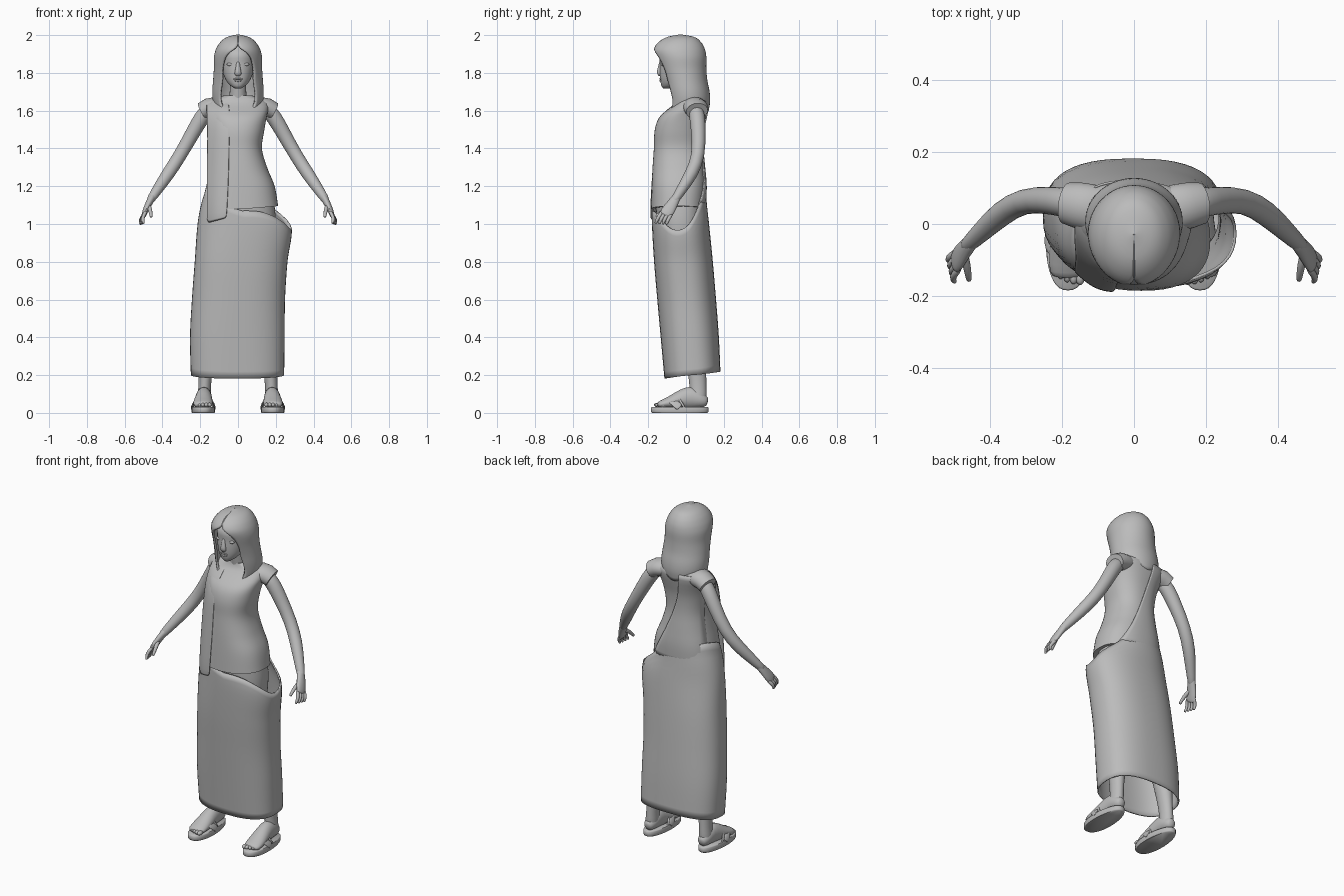
import bpy, bmesh
from math import sin, cos, pi, asin, copysign
from mathutils import Vector

cube = bpy.data.objects.get("Cube")
if cube:
    bpy.data.objects.remove(cube)

grey = bpy.data.materials.new("plain_grey")
grey.use_nodes = True
grey.diffuse_color = (0.5, 0.5, 0.5, 1)
grey.node_tree.nodes["Principled BSDF"].inputs["Base Color"].default_value = (0.5, 0.5, 0.5, 1)


def loft(name, rings, closed=True, caps=True, thick=0, sub=0):
    """Skin a list of point rings into one smooth object."""
    bm = bmesh.new()
    rows = [[bm.verts.new(p) for p in ring] for ring in rings]
    n = len(rows[0])
    for a, b in zip(rows, rows[1:]):
        for i in range(n if closed else n - 1):
            j = (i + 1) % n
            bm.faces.new((a[i], a[j], b[j], b[i]))
    if caps:
        bm.faces.new(rows[0])
        bm.faces.new(rows[-1])
    bmesh.ops.recalc_face_normals(bm, faces=bm.faces)
    mesh = bpy.data.meshes.new(name)
    bm.to_mesh(mesh)
    bm.free()
    obj = bpy.data.objects.new(name, mesh)
    bpy.context.collection.objects.link(obj)
    mesh.materials.append(grey)
    bpy.ops.object.select_all(action='DESELECT')
    obj.select_set(True)
    bpy.context.view_layer.objects.active = obj
    bpy.ops.object.shade_smooth_by_angle(angle=1.1)
    if thick:
        mod = obj.modifiers.new("cloth", 'SOLIDIFY')
        mod.thickness, mod.offset = thick, 0
    if sub:
        mod = obj.modifiers.new("round", 'SUBSURF')
        mod.levels = mod.render_levels = sub
    return obj


def sample(table, z):
    """Smoothly interpolate the rows of a table sorted by its first column."""
    z = min(max(z, table[0][0]), table[-1][0])
    k = max(i for i in range(len(table) - 1) if table[i][0] <= z)
    a, b = table[k], table[k + 1]
    p, q = table[max(k - 1, 0)], table[min(k + 2, len(table) - 1)]
    h = b[0] - a[0]
    t = (z - a[0]) / h
    out = []
    for c in range(1, len(a)):
        m = (b[c] - p[c]) / (b[0] - p[0]) * h
        n = (q[c] - a[c]) / (q[0] - a[0]) * h
        out.append((2*t**3 - 3*t*t + 1) * a[c] + (t**3 - 2*t*t + t) * m
                   + (3*t*t - 2*t**3) * b[c] + (t**3 - t*t) * n)
    return out


def section(x0, x1, y0, y1, power, a):
    """Point at angle a on a rounded box."""
    c, s = cos(a), sin(a)
    px = copysign(abs(c) ** (2 / power), c)
    py = copysign(abs(s) ** (2 / power), s)
    return (x0 + x1) / 2 + px * (x1 - x0) / 2, (y0 + y1) / 2 + py * (y1 - y0) / 2


def stack(name, table, low, high, rows=24, sides=48, **options):
    """Loft a table of x limits, y limits and squareness between two heights given per angle."""
    rings = []
    for r in range(rows + 1):
        ring = []
        for i in range(sides):
            a = 2 * pi * i / sides
            z = low(a) + (high(a) - low(a)) * r / rows
            ring.append((*section(*sample(table, z), a), z))
        rings.append(ring)
    return loft(name, rings, **options)


def tube(name, path, radii, side=1, ref=(0, 1, 0), sides=10, sub=1):
    """Tapered limb; each radius is a number or a (wide, thin) pair."""
    pts = [Vector((x * side, y, z)) for x, y, z in path]
    rings = []

    def ring(p, d, w, t):
        u = Vector(ref)
        u = (u - d * u.dot(d)).normalized()
        v = d.cross(u)
        rings.append([p + u * w * cos(2*pi*i/sides) + v * t * sin(2*pi*i/sides)
                      for i in range(sides)])

    last = len(pts) - 1
    for k, p in enumerate(pts):
        d = (pts[min(k + 1, last)] - pts[max(k - 1, 0)]).normalized()
        w, t = radii[k] if isinstance(radii[k], tuple) else (radii[k], radii[k])
        if sub and k == 0:
            ring(p - d * t * .5, d, w * .65, t * .65)
        ring(p, d, w, t)
        if sub and k == last:
            ring(p + d * t * .5, d, w * .65, t * .65)
    return loft(name, rings, sub=sub)


def ball(name, place, size):
    """Small ellipsoid."""
    rings = [[(place[0] + size[0] * sin(u) * cos(2*pi*i/14),
               place[1] + size[1] * sin(u) * sin(2*pi*i/14),
               place[2] + size[2] * cos(u)) for i in range(14)]
             for u in [0.12 + (pi - 0.24) * k / 8 for k in range(9)]]
    return loft(name, rings)


# Wrapped skirt: open tube, high on the right hip and slack on the left
skirt = [(0.18, -.245, .24, -.11, .18, 2.6), (0.4, -.25, .243, -.13, .17, 2.5),
         (0.6, -.24, .245, -.148, .155, 2.4), (0.8, -.225, .258, -.165, .138, 2.4),
         (1.0, -.21, .28, -.176, .118, 2.2), (1.1, -.192, .22, -.174, .107, 2.2),
         (1.2, -.162, .185, -.165, .098, 2.2)]
stack("skirt", skirt, lambda a: 0.2 + 0.018 * sin(a),
      lambda a: 1.12 + 0.05 * sin(a) + 0.09 * max(-cos(a), 0) - 0.15 * max(cos(a), 0) ** 3,
      caps=False, thick=.008)

# Hips under the skirt
hips = [(0.8, -.17, .17, -.13, .09, 2.3), (1.0, -.185, .2, -.155, .095, 2.3),
        (1.2, -.15, .18, -.16, .095, 2.3)]
stack("hips", hips, lambda a: 0.8, lambda a: 1.2, rows=8)

# Shirt body
shirt = [(1.08, -.175, .215, -.186, .1, 2.4), (1.2, -.158, .194, -.182, .104, 2.4),
         (1.3, -.138, .154, -.177, .096, 2.3), (1.4, -.125, .127, -.17, .087, 2.3),
         (1.5, -.138, .14, -.165, .092, 2.3), (1.57, -.15, .152, -.138, .107, 2.4),
         (1.62, -.162, .162, -.079, .117, 2.4), (1.655, -.145, .145, -.045, .112, 2.4),
         (1.68, -.075, .075, -.04, .07, 2.2)]
stack("shirt", shirt, lambda a: 1.08 + .015 * max(cos(a), 0), lambda a: 1.68, rows=30)


def sheet(name, edges, bulge):
    """Cloth strip between pairs of edge points, bowed outward."""
    rings = []
    for a, b, way in edges:
        a, b = Vector(a), Vector(b)
        rings.append([a.lerp(b, t / 6) + Vector((0, way, 0)) * bulge * sin(pi * t / 6)
                      for t in range(7)])
    return loft(name, rings, closed=False, caps=False, thick=.006, sub=1)


# Cloth panel hanging over the right shoulder and down the front
sheet("front_panel", [
    ((-.166, -.13, 1.0), (-.058, -.188, 1.03), -1),
    ((-.166, -.13, 1.1), (-.056, -.187, 1.1), -1),
    ((-.166, -.12, 1.2), (-.05, -.182, 1.2), -1),
    ((-.164, -.1, 1.4), (-.045, -.168, 1.4), -1),
    ((-.163, -.085, 1.5), (-.045, -.161, 1.51), -1),
    ((-.166, -.06, 1.57), (-.045, -.133, 1.575), -1),
    ((-.168, -.01, 1.635), (-.045, -.066, 1.635), -1),
    ((-.16, .05, 1.66), (-.06, .02, 1.675), -.3)], .015)


# Cloth drawn from the right shoulder across the back to the left hip
back_rows = []
for k in range(19):
    z = 1.645 - .03 * k
    x0, x1, y0, y1, power = sample(shirt, z)
    row = []
    for t in range(13):
        x = x0 * .97 + (-.035 + .2 * (k / 18) ** 1.6 - x0 * .97) * t / 12
        reach = min(abs(2 * x - x0 - x1) / (x1 - x0), .97)
        row.append((x, (y0 + y1) / 2 + (y1 - y0) / 2 * (1 - reach ** power) ** (1 / power) + .003, z))
    back_rows.append(row)
loft("back_panel", back_rows, closed=False, caps=False, thick=.006)

# Neck and head
tube("neck", [(0, .015, 1.62), (0, 0, 1.69), (0, -.02, 1.78)], [.058, .045, .045])
head = [(1.718, -.018, .018, -.122, -.085, 2), (1.73, -.038, .038, -.13, -.05, 2),
        (1.76, -.063, .063, -.136, 0, 2.1), (1.8, -.079, .079, -.14, .05, 2.1),
        (1.85, -.087, .087, -.139, .07, 2.1), (1.9, -.085, .085, -.138, .075, 2.1),
        (1.95, -.06, .06, -.1, .05, 2)]
stack("head", head, lambda a: 1.718, lambda a: 1.95, rows=16, sides=32)

# Face
tube("nose", [(0, -.132, 1.855), (0, -.137, 1.825), (0, -.143, 1.8), (0, -.136, 1.79)],
     [.011, .013, (.02, .015), (.018, .012)], ref=(1, 0, 0))
ball("upper_lip", (0, -.135, 1.768), (.024, .007, .005))
ball("lower_lip", (0, -.134, 1.759), (.02, .007, .006))

# Hair: half-length shell with a parted opening in front
# columns: height, half width, front, back, opening half width
hair = [(1.6, .108, -.105, .114, .074), (1.65, .126, -.1, .122, .09),
        (1.7, .13, -.108, .119, .09), (1.76, .126, -.12, .107, .082),
        (1.82, .122, -.14, .102, .081), (1.88, .122, -.159, .102, .066),
        (1.91, .116, -.167, .098, .042), (1.93, .108, -.164, .092, .013),
        (1.96, .088, -.14, .074, -.003), (1.985, .054, -.095, .04, -.002),
        (1.998, .0005, -.03, -.029, 0)]
hair_rows = []
for k in range(33):
    row = []
    for i in range(45):
        low = 1.6 + .055 * sin(2 * pi * i / 44) ** 2
        z = low + (1.998 - low) * sin(pi / 2 * k / 32)
        w, y0, y1, gap = sample(hair, z)
        start = asin(min(max(gap / w, -.04), .95))
        a = start + (2 * pi - 2 * start) * i / 44
        row.append((w * sin(a), (y0 + y1) / 2 - (y1 - y0) / 2 * cos(a), z))
    hair_rows.append(row)
loft("hair", hair_rows, closed=False, caps=False, thick=.012)

for s, word in ((1, "left"), (-1, "right")):
    ball(word + "_eye", (s * .04, -.122, 1.845), (.02, .01, .009))

    # Arm with cap sleeve
    tube(word + "_sleeve", [(.08, .04, 1.625), (.12, .045, 1.622), (.155, .052, 1.615),
                            (.188, .058, 1.597)],
         [(.06, .04), (.066, .05), (.064, .051), (.058, .048)], s, sides=24, sub=0)
    tube(word + "_arm", [(.15, .05, 1.61), (.19, .06, 1.57), (.235, .066, 1.49), (.308, .068, 1.36),
                         (.37, .03, 1.265), (.425, -.022, 1.185), (.465, -.06, 1.125)],
         [.04, .044, .04, .036, .037, .029, .023], s, sides=12)
    # Hand
    tube(word + "_palm", [(.45, -.045, 1.15), (.472, -.07, 1.11), (.488, -.092, 1.075),
                          (.498, -.11, 1.048)],
         [(.024, .022), (.03, .019), (.038, .017), (.036, .014)], s)
    for n in range(4):
        base = Vector((.49 + .003 * n, -.128 + .016 * n, 1.062 - .005 * n))
        tip = Vector((.5 + .005 * n, -.16 + .019 * n, 1.006 - .002 * n))
        bend = base.lerp(tip, .55) + Vector((.012, -.004, 0))
        tube(word + "_finger", [base, bend, tip], [.011, .0105, .008], s, sides=8)
    tube(word + "_thumb", [(.475, -.08, 1.1), (.464, -.122, 1.075), (.46, -.155, 1.04)],
         [.014, .012, .009], s, sides=8)

    # Leg and foot
    tube(word + "_leg", [(.18, .065, .06), (.178, .065, .11), (.175, .062, .17), (.165, .05, .35),
                         (.13, .01, .55), (.1, -.03, .9)],
         [(.046, .038), (.046, .035), (.046, .032), (.06, .055), (.06, .06), (.085, .08)],
         s, sides=14)
    tube(word + "_foot", [(.18, .1, .06), (.18, .075, .068), (.18, .03, .086), (.182, -.02, .073),
                          (.185, -.08, .056), (.186, -.14, .043)],
         [(.03, .032), (.04, .044), (.042, .064), (.046, .055), (.054, .034), (.052, .02)],
         s, ref=(1, 0, 0), sides=14)
    for n in range(5):
        ball(word + "_toe", (s * (.15 + .018 * n), -.148 + .0035 * n * n / 2, .042),
             (.013 - .001 * n, .022, .012))

    # Sandal
    sole = []
    for z, grow in ((0, .97), (.005, 1), (.028, 1), (.032, .97)):
        ring = []
        for i in range(40):
            x, y = section(-.062, .062, -.152, .152, 2.4, 2 * pi * i / 40)
            ring.append((s * (.184 + x * grow * (1 - 1.1 * max(y, 0))), y * grow - .033, z))
        sole.append(ring)
    loft(word + "_sole", sole)
    tube(word + "_strap", [(.124, -.03, .03), (.134, -.07, .066), (.182, -.1, .085),
                           (.232, -.075, .066), (.244, -.035, .03)],
         [(.024, .006)] * 5, s, sides=8)
    tube(word + "_upper_strap", [(.13, -.01, .03), (.136, -.035, .075), (.182, -.06, .108),
                                 (.23, -.037, .075), (.238, -.01, .03)],
         [.007] * 5, s, sides=8)
